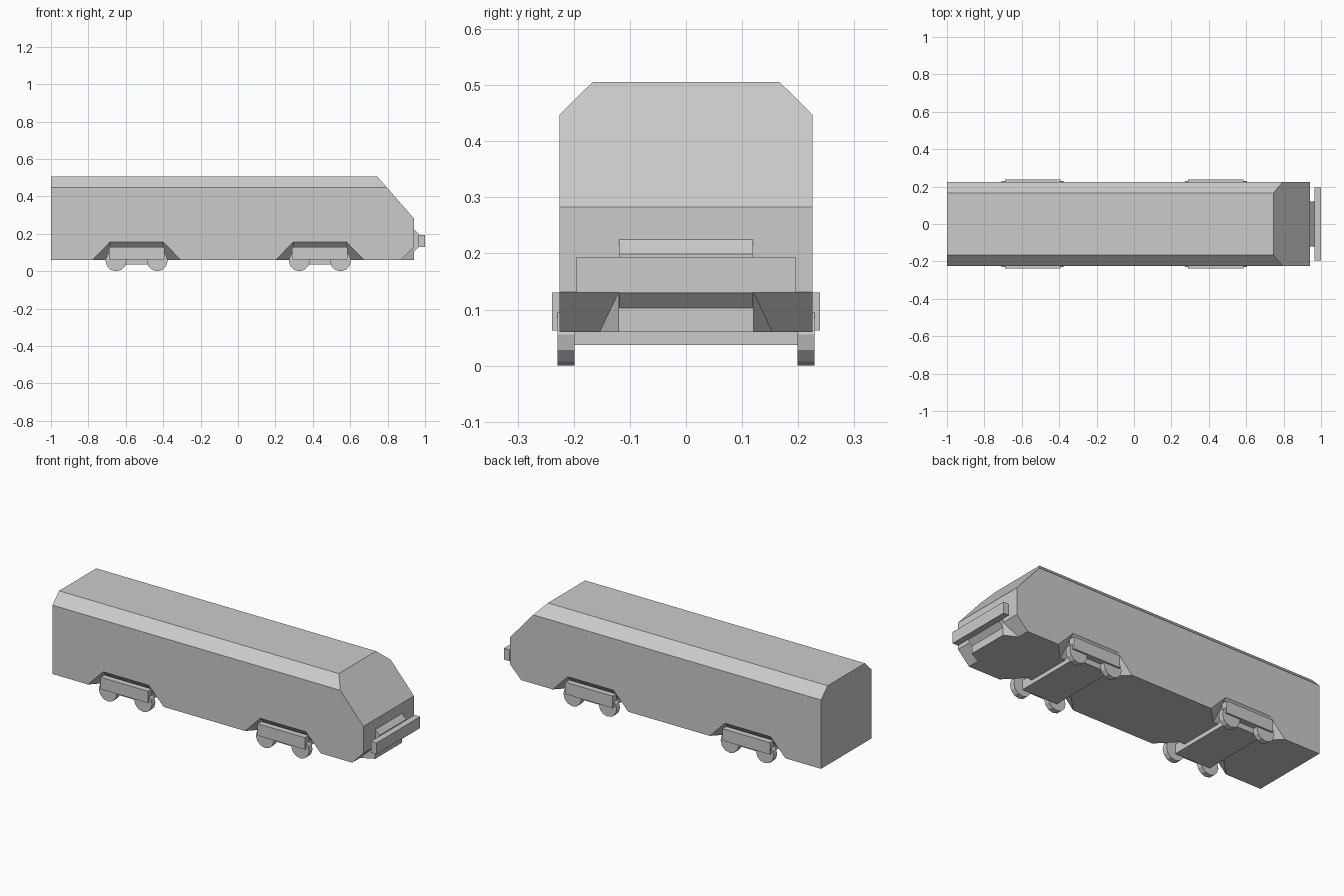
import bpy, bmesh, math
from mathutils import Vector, Matrix

if "Cube" in bpy.data.objects:
    bpy.data.objects.remove(bpy.data.objects["Cube"])

BOGIES = (-0.542, 0.438)


def finish(bm, name):
    bmesh.ops.recalc_face_normals(bm, faces=bm.faces)
    me = bpy.data.meshes.new(name)
    bm.to_mesh(me)
    bm.free()
    ob = bpy.data.objects.new(name, me)
    bpy.context.collection.objects.link(ob)
    return ob


def hull(bm, pts):
    vs = [bm.verts.new(p) for p in pts]
    bmesh.ops.convex_hull(bm, input=vs)


def box(name, lo, hi):
    bm = bmesh.new()
    hull(bm, [(x, y, z) for x in (lo[0], hi[0]) for y in (lo[1], hi[1]) for z in (lo[2], hi[2])])
    bmesh.ops.dissolve_limit(bm, angle_limit=0.01, verts=bm.verts, edges=bm.edges)
    return finish(bm, name)


def grow(a, p, q, k=1.4):
    # enlarge a triangle in its plane, keeping the line p-q in place
    m = (Vector(p) + Vector(q)) / 2
    return [m + (Vector(v) - m) * k for v in (a, p, q)]


# body shell: chamfered section extruded along x, nose sliced off at a slant
bm = bmesh.new()
section = [(-0.225, 0.06), (0.225, 0.06), (0.225, 0.448), (0.166, 0.506), (-0.166, 0.506), (-0.225, 0.448)]
face = bm.faces.new([bm.verts.new((-1, y, z)) for y, z in section])
ext = bmesh.ops.extrude_face_region(bm, geom=[face])
bmesh.ops.translate(bm, vec=(1.94, 0, 0), verts=[v for v in ext["geom"] if isinstance(v, bmesh.types.BMVert)])
cut = bmesh.ops.bisect_plane(bm, geom=bm.verts[:] + bm.edges[:] + bm.faces[:], plane_co=(0.94, 0, 0.283),
                             plane_no=(0.223, 0, 0.195), clear_outer=True)
bmesh.ops.contextual_create(bm, geom=[e for e in cut["geom_cut"] if isinstance(e, bmesh.types.BMEdge)])
body = finish(bm, "body")

# cutters: angled wheel recesses and nose corners on both sides
bm = bmesh.new()
for s in (-1, 1):
    for c in BOGIES:
        pts = []
        for d in (-1, 1):
            pts += grow((c + d * 0.236, s * 0.225, 0.06), (c + d * 0.142, s * 0.225, 0.157),
                        (c + d * 0.142, s * 0.128, 0.06))
        hull(bm, pts)
    inner = grow((0.94, s * 0.12, 0.06), (0.94, s * 0.12, 0.131), (0.87, s * 0.154, 0.06))
    hull(bm, inner + [Vector((p.x, s * 0.4, p.z)) for p in inner])
cutter = finish(bm, "recess_cutter")
cutter.hide_render = True
mod = body.modifiers.new("recesses", "BOOLEAN")
mod.operation = "DIFFERENCE"
mod.solver = "EXACT"
mod.object = cutter
bpy.context.view_layer.objects.active = body
bpy.ops.object.modifier_apply(modifier="recesses")
bpy.data.objects.remove(cutter)

# tapered bumper mount and bumper bar
bm = bmesh.new()
hull(bm, [(x, y, z) for x, zs in ((0.93, (0.093, 0.235)), (0.966, (0.129, 0.199)))
          for y in (-0.119, 0.119) for z in zs])
finish(bm, "bumper_mount")
box("bumper_bar", (0.965, -0.195, 0.13), (1.0, 0.195, 0.194))

# bogies: core block, side frames, wheels
for i, c in enumerate(BOGIES):
    end = ("rear", "front")[i]
    box(end + "_bogie_core", (c - 0.11, -0.2, 0.037), (c + 0.11, 0.2, 0.09))
    for s, side in ((-1, "right"), (1, "left")):
        ys = sorted((s * 0.205, s * 0.239))
        box(f"{end}_{side}_frame", (c - 0.148, ys[0], 0.063), (c + 0.148, ys[1], 0.13))
        for d in (-1, 1):
            bm = bmesh.new()
            bmesh.ops.create_cone(bm, cap_ends=True, segments=12, radius1=0.056, radius2=0.056, depth=0.03,
                                  matrix=Matrix.Translation((c + d * 0.11, s * 0.214, 0.056))
                                  @ Matrix.Rotation(math.pi / 2, 4, "X"))
            finish(bm, f"{end}_{side}_wheel")
